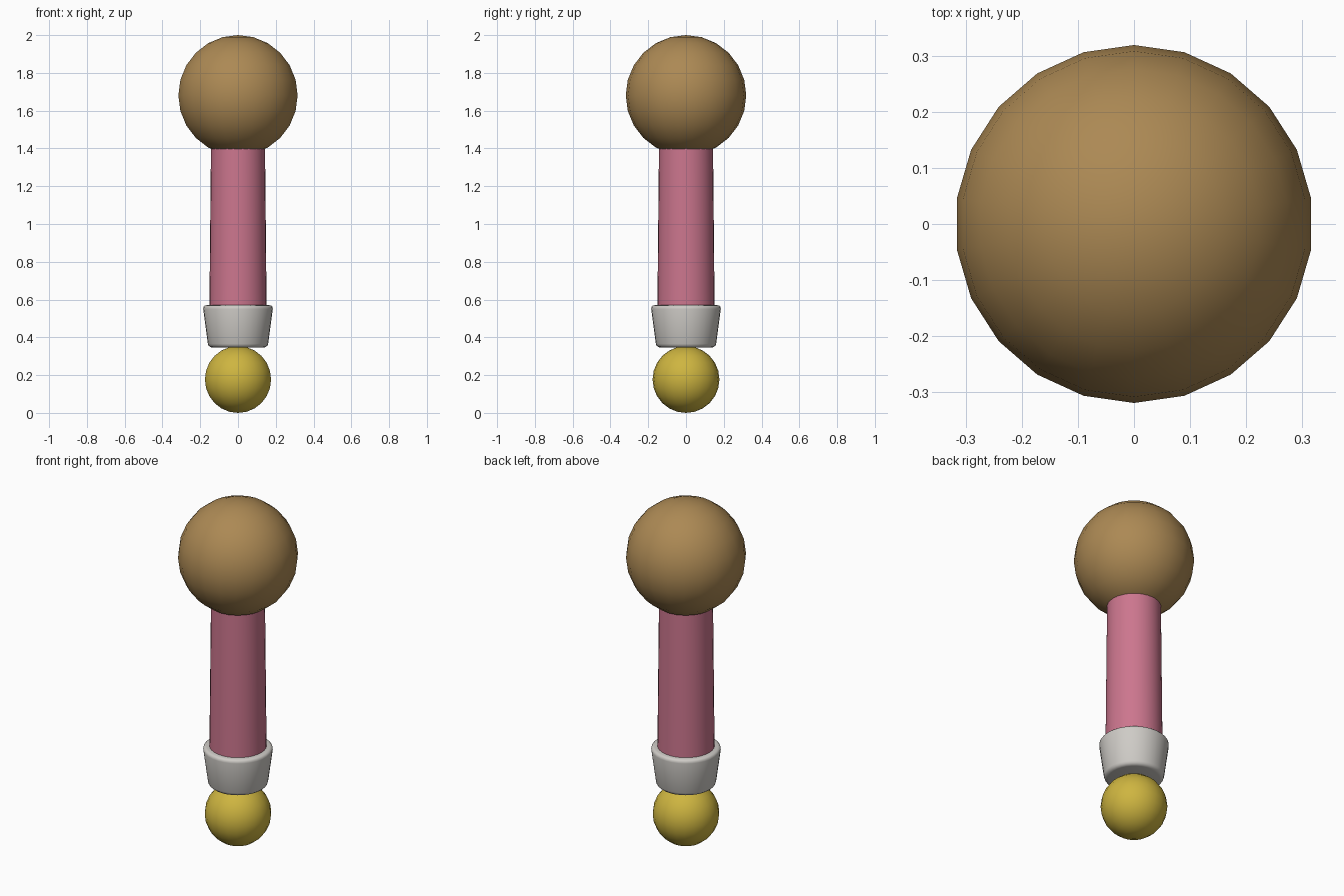
import bpy, bmesh, math

if "Cube" in bpy.data.objects:
    bpy.data.objects.remove(bpy.data.objects["Cube"])


def material(name, srgb):
    m = bpy.data.materials.new(name)
    m.diffuse_color = [(c / 255 / 12.92 if c < 11 else ((c / 255 + 0.055) / 1.055) ** 2.4)
                       for c in srgb] + [1]
    m.use_nodes = True
    m.node_tree.nodes["Principled BSDF"].inputs["Base Color"].default_value = m.diffuse_color
    return m


def ball(name, r, z, mat):
    bpy.ops.mesh.primitive_uv_sphere_add(segments=22, ring_count=12, radius=r, location=(0, 0, z))
    o = bpy.context.object
    o.name = name
    o.data.materials.append(mat)
    bpy.ops.object.shade_smooth()
    return o


def taper(name, r_low, r_high, z0, z1, mat, sides=32, bevel=0):
    bpy.ops.mesh.primitive_cone_add(vertices=sides, radius1=r_low, radius2=r_high,
                                    depth=z1 - z0, location=(0, 0, (z0 + z1) / 2))
    o = bpy.context.object
    o.name = name
    o.data.materials.append(mat)
    if bevel:
        mod = o.modifiers.new("rounded_rim", 'BEVEL')
        mod.width = bevel
        mod.segments = 3
        mod.limit_method = 'ANGLE'
        mod.angle_limit = math.radians(40)
        bpy.ops.object.modifier_apply(modifier=mod.name)
    bpy.ops.object.shade_smooth_by_angle(angle=math.radians(35))
    return o


brown = material("brown", (172, 137, 84))
pink = material("pink", (204, 118, 142))
white = material("pale grey", (206, 203, 198))
yellow = material("yellow", (206, 181, 64))

# large ball on top
ball("top_ball", 0.319, 1.681, brown)
# slim handle, slightly narrower at the top
taper("handle", 0.152, 0.143, 0.50, 1.42, pink)
# flared collar with rounded rims
taper("collar", 0.157, 0.187, 0.346, 0.57, white, bevel=0.02)
# small ball at the foot
ball("foot_ball", 0.177, 0.177, yellow)
